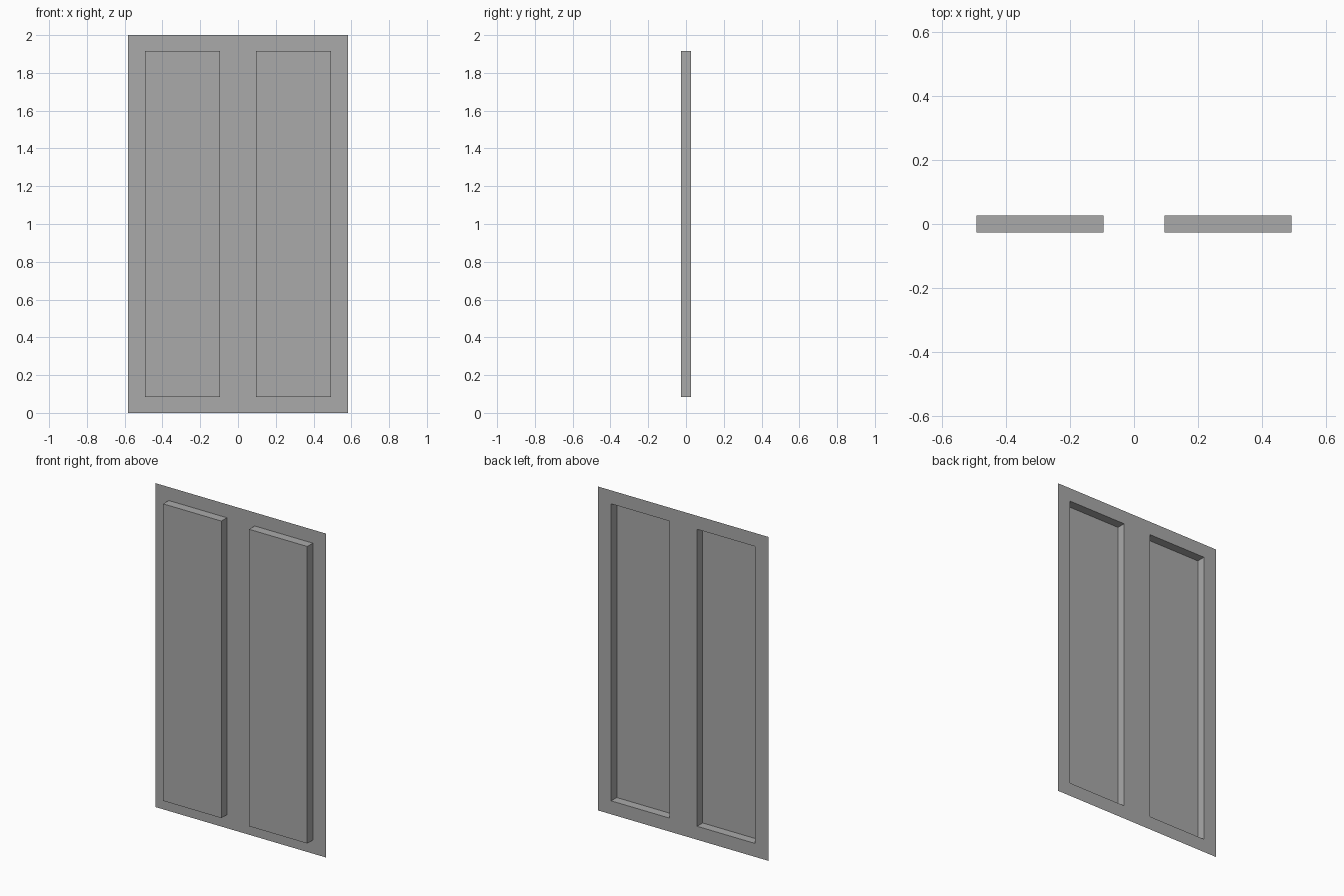
import bpy
import bmesh
from mathutils import Vector

cube = bpy.data.objects.get("Cube")
if cube:
    bpy.data.objects.remove(cube, do_unlink=True)

HALF_DEPTH = 0.027
X_CUTS = [-0.582, -0.492, -0.095, 0.095, 0.492, 0.582]
Z_CUTS = [0.0, 0.083, 1.917, 2.0]

# Plain grey finish
grey = bpy.data.materials.new("grey")
grey.use_nodes = True
colour = (0.4, 0.4, 0.4, 1.0)
grey.diffuse_color = colour
grey.node_tree.nodes["Principled BSDF"].inputs["Base Color"].default_value = colour

# Flat sheet split along the panel edges, facing the front
bm = bmesh.new()
rows = [[bm.verts.new((x, HALF_DEPTH, z)) for x in X_CUTS] for z in Z_CUTS]
panels = []
for r, (low, high) in enumerate(zip(rows, rows[1:])):
    for c in range(len(X_CUTS) - 1):
        face = bm.faces.new((low[c], low[c + 1], high[c + 1], high[c]))
        if r == 1 and c in (1, 3):
            panels.append(face)

# Two tall panels pressed forward, leaving hollows behind
pressed = bmesh.ops.extrude_face_region(bm, geom=panels)
verts = [g for g in pressed["geom"] if isinstance(g, bmesh.types.BMVert)]
bmesh.ops.translate(bm, verts=verts, vec=Vector((0, -2 * HALF_DEPTH, 0)))
leftover = [f for f in panels if f.is_valid and f.calc_center_median().y > 0]
bmesh.ops.delete(bm, geom=leftover, context="FACES_ONLY")
bm.normal_update()

mesh = bpy.data.meshes.new("door_sheet")
bm.to_mesh(mesh)
bm.free()
mesh.materials.append(grey)
door = bpy.data.objects.new("door_sheet", mesh)
bpy.context.collection.objects.link(door)
